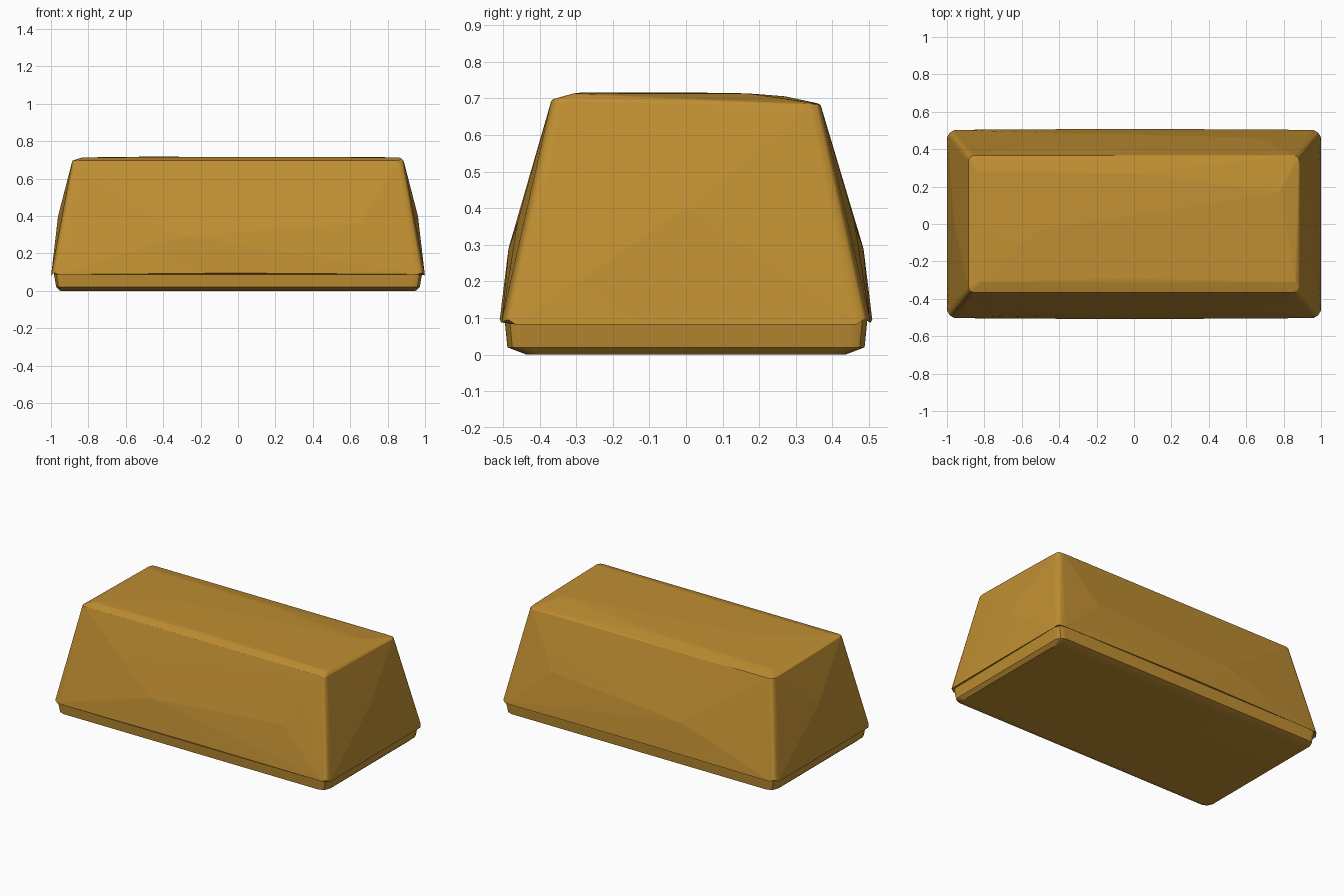
import bpy, bmesh, math

if "Cube" in bpy.data.objects:
    bpy.data.objects.remove(bpy.data.objects["Cube"])

gold = bpy.data.materials.new("gold")
gold.diffuse_color = (0.53, 0.275, 0.032, 1)
gold.use_nodes = True
gold.node_tree.nodes["Principled BSDF"].inputs["Base Color"].default_value = gold.diffuse_color


def ring(x, y, z, cut):
    """Corner points of a rectangle with cut corners."""
    pts = []
    for sx in (-1, 1):
        for sy in (-1, 1):
            pts.append((sx * x, sy * (y - cut), z))
            pts.append((sx * (x - cut), sy * y, z))
            k = cut * 0.3
            pts.append((sx * (x - k), sy * (y - k), z))
    return pts


def hull_object(name, points, crease=0.0, keep_below=0.0):
    """Convex solid around the points, with softened creases above keep_below."""
    bm = bmesh.new()
    for p in points:
        bm.verts.new(p)
    res = bmesh.ops.convex_hull(bm, input=bm.verts[:])
    loose = [v for v in bm.verts if not v.link_faces]
    bmesh.ops.delete(bm, geom=loose, context='VERTS')
    bmesh.ops.dissolve_limit(bm, angle_limit=math.radians(0.5),
                             verts=bm.verts[:], edges=bm.edges[:])
    bmesh.ops.recalc_face_normals(bm, faces=bm.faces[:])
    if crease:
        edges = [e for e in bm.edges if len(e.link_faces) == 2
                 and e.calc_face_angle() > math.radians(2)
                 and max(v.co.z for v in e.verts) > keep_below]
        bmesh.ops.bevel(bm, geom=edges, offset=crease, segments=2, profile=0.5,
                        affect='EDGES', clamp_overlap=True)
    me = bpy.data.meshes.new(name)
    bm.to_mesh(me)
    bm.free()
    me.materials.append(gold)
    ob = bpy.data.objects.new(name, me)
    bpy.context.collection.objects.link(ob)
    bpy.ops.object.select_all(action='DESELECT')
    ob.select_set(True)
    bpy.context.view_layer.objects.active = ob
    bpy.ops.object.shade_smooth_by_angle(angle=math.radians(25))
    mod = ob.modifiers.new("weighted normals", 'WEIGHTED_NORMAL')
    mod.keep_sharp = True
    return ob


# Hammered ingot body: tapered block with slight dents on each side
body = ring(0.998, 0.503, 0.095, 0.045)
body += [(x, y, z if y < 0 else z - 0.012)
         for x, y, z in ring(0.885, 0.367, 0.697, 0.025)]
for s in (-1, 1):
    body += [(-0.03, s * 0.509, 0.095),      # belly of the long sides
             (-0.30, s * 0.485, 0.29),
             (0.65, s * 0.461, 0.36),
             (s * 0.962, 0, 0.40)]           # belly of the ends
# Top surface, a little lower towards the back
body += [(-0.83, -0.31, 0.713), (0.865, -0.31, 0.713), (0.0, -0.29, 0.716),
         (-0.50, -0.03, 0.717), (0.78, 0.17, 0.714), (0.03, 0.27, 0.706),
         (-0.83, 0.28, 0.703)]
hull_object("ingot_body", body, crease=0.012, keep_below=0.1)

# Base slab under the overhanging body
base = ring(0.95, 0.435, 0.0, 0.04) + ring(0.972, 0.488, 0.02, 0.045) \
    + ring(0.986, 0.496, 0.1, 0.045)
hull_object("ingot_base", base)
